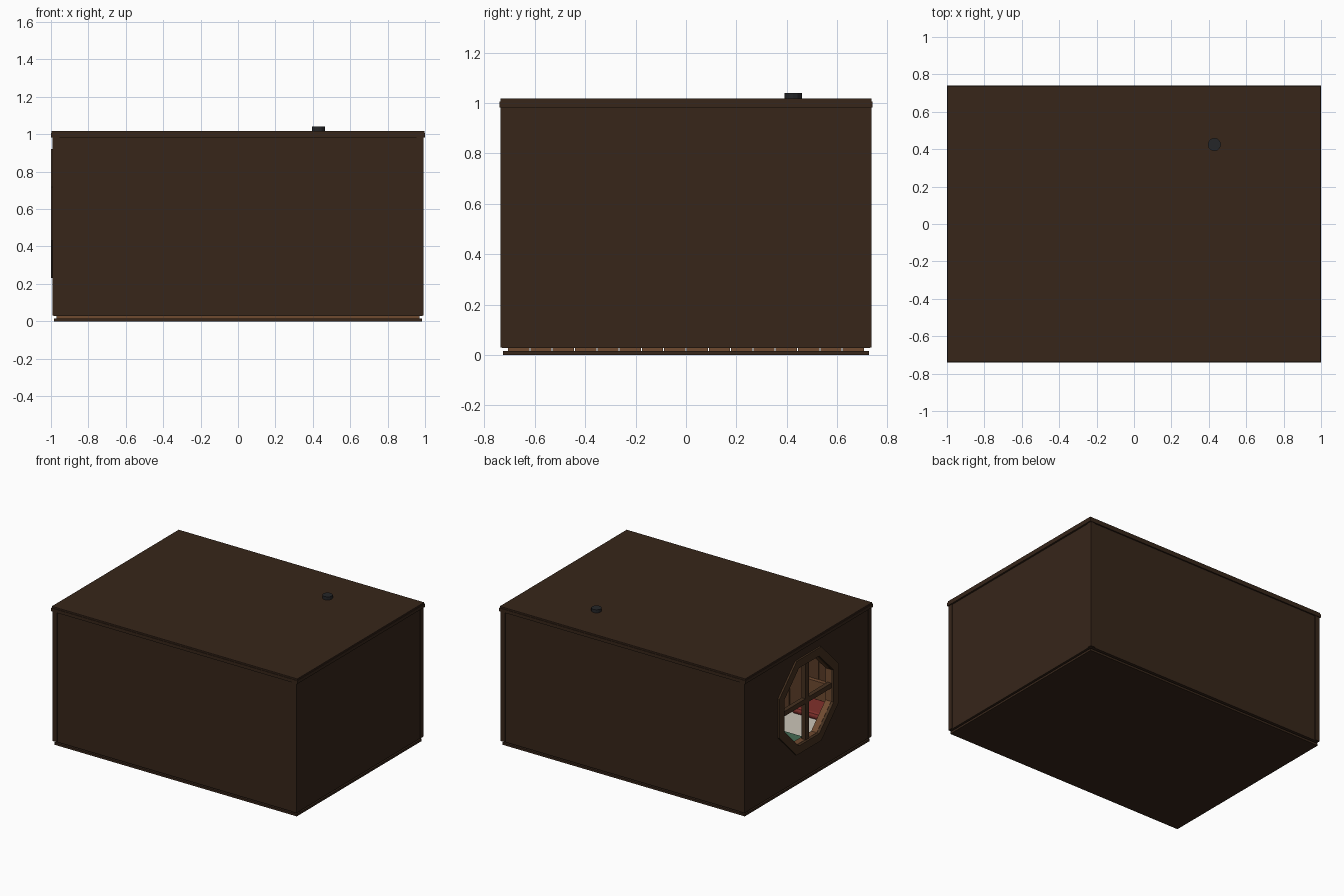
import bpy, bmesh
from math import pi, cos, sin
from mathutils import Matrix

if "Cube" in bpy.data.objects:
    bpy.data.objects.remove(bpy.data.objects["Cube"])


def mat(name, r, g, b):
    m = bpy.data.materials.new(name)
    m.diffuse_color = (r, g, b, 1)
    m.use_nodes = True
    m.node_tree.nodes["Principled BSDF"].inputs["Base Color"].default_value = m.diffuse_color
    return m


DARK = mat("dark_wood", 0.038, 0.019, 0.010)
FRAME = mat("frame_wood", 0.06, 0.03, 0.014)
WOOD = mat("warm_wood", 0.16, 0.07, 0.03)
PANEL = mat("panel_wood", 0.10, 0.045, 0.02)
IRON = mat("iron", 0.018, 0.019, 0.021)
GREEN = mat("green_cloth", 0.06, 0.15, 0.09)
WHITE = mat("linen", 0.6, 0.56, 0.48)
RED = mat("red_cloth", 0.22, 0.03, 0.025)


def finish(name, bm, m):
    bmesh.ops.recalc_face_normals(bm, faces=bm.faces)
    me = bpy.data.meshes.new(name)
    bm.to_mesh(me)
    bm.free()
    me.materials.append(m)
    o = bpy.data.objects.new(name, me)
    bpy.context.collection.objects.link(o)
    return o


def box(name, x, y, z, m, bevel=0):
    """Box from (min, max) ranges."""
    bm = bmesh.new()
    c = [(a + b) / 2 for a, b in (x, y, z)]
    s = [b - a for a, b in (x, y, z)]
    bmesh.ops.create_cube(bm, size=1, matrix=Matrix.Translation(c) @ Matrix.Diagonal((*s, 1)))
    o = finish(name, bm, m)
    if bevel:
        b = o.modifiers.new("bevel", 'BEVEL')
        b.width, b.segments = bevel, 2
    return o


def cyl(name, x, y, z0, z1, r, m, n=12):
    bm = bmesh.new()
    bmesh.ops.create_cone(bm, cap_ends=True, segments=n, radius1=r, radius2=r, depth=z1 - z0,
                          matrix=Matrix.Translation((x, y, (z0 + z1) / 2)))
    return finish(name, bm, m)


def octagon(flat, x):
    r = flat / cos(pi / 8)
    return [(x, r * cos(pi / 8 + i * pi / 4), 0.575 + r * sin(pi / 8 + i * pi / 4)) for i in range(8)]


# floor slab and planks
box("floor_slab", (-0.985, 0.985), (-0.725, 0.725), (0, 0.016), DARK)
for i in range(16):
    y = -0.708 + i * 0.0885
    box("floor_plank", (-0.97, 0.97), (y + 0.002, y + 0.0865), (0.014, 0.03), WOOD)

# walls
for s in (-1, 1):
    box("long_wall", (-0.985, 0.985), sorted((s * 0.705, s * 0.73)), (0.028, 1.0), DARK)
    for t in (-1, 1):
        box("corner_post", sorted((s * 0.955, s * 0.992)), sorted((t * 0.70, t * 0.736)), (0.03, 1.0), DARK)
box("right_wall", (0.96, 0.987), (-0.73, 0.73), (0.028, 1.0), DARK)
left_wall = box("left_wall", (-0.987, -0.96), (-0.73, 0.73), (0.028, 1.0), DARK)

# octagonal window opening
bm = bmesh.new()
a, b = [[bm.verts.new(p) for p in octagon(0.31, x)] for x in (-1.1, -0.9)]
bm.faces.new(a)
bm.faces.new(b)
for i in range(8):
    j = (i + 1) % 8
    bm.faces.new((a[i], a[j], b[j], b[i]))
cutter = finish("window_cutter", bm, DARK)
cutter.hide_render = True
cutter.hide_viewport = True
cut = left_wall.modifiers.new("window", 'BOOLEAN')
cut.object, cut.operation, cut.solver = cutter, 'DIFFERENCE', 'EXACT'


# octagonal frame rings, outside and inside
def ring(name, outer, inner, x0, x1, m):
    bm = bmesh.new()
    loops = [[bm.verts.new(p) for p in octagon(f, x)]
             for f, x in ((outer, x0), (outer, x1), (inner, x1), (inner, x0))]
    for k in range(4):
        p, q = loops[k], loops[(k + 1) % 4]
        for i in range(8):
            j = (i + 1) % 8
            bm.faces.new((p[i], p[j], q[j], q[i]))
    return finish(name, bm, m)


ring("window_frame", 0.345, 0.285, -1.0, -0.975, FRAME)
ring("window_lining", 0.312, 0.283, -0.98, -0.935, WOOD)
box("window_mullion", (-0.985, -0.95), (-0.018, 0.018), (0.285, 0.865), FRAME)
box("window_transom", (-0.983, -0.952), (-0.29, 0.29), (0.557, 0.593), FRAME)

# roof and eave trim
box("roof_slab", (-0.997, 0.997), (-0.736, 0.736), (0.998, 1.017), DARK)
for s in (-1, 1):
    box("eave_trim_long", (-0.997, 0.997), sorted((s * 0.715, s * 0.74)), (0.982, 1.006), DARK)
    box("eave_trim_short", sorted((s * 0.97, s * 1.0)), (-0.74, 0.74), (0.982, 1.006), DARK)

# wall panelling and ceiling beams
for s in (-1, 1):
    for i in range(16):
        x = -0.95 + i * 0.11875
        box("wall_panel", (x + 0.002, x + 0.1165), sorted((s * 0.692, s * 0.707)), (0.03, 0.99), PANEL)
for i in range(12):
    y = -0.69 + i * 0.115
    box("end_panel", (0.947, 0.962), (y + 0.002, y + 0.113), (0.03, 0.99), PANEL)
for i in range(5):
    x = -0.76 + i * 0.38
    box("ceiling_beam", (x - 0.025, x + 0.025), (-0.69, 0.69), (0.94, 0.998), FRAME)

# bunk below the window
box("bed_base", (-0.93, -0.50), (-0.67, 0.36), (0.06, 0.15), WOOD)
box("bed_headboard", (-0.94, -0.49), (-0.69, -0.66), (0.03, 0.36), WOOD)
box("bed_footboard", (-0.94, -0.49), (0.35, 0.38), (0.03, 0.26), WOOD)
box("mattress", (-0.92, -0.51), (-0.65, 0.34), (0.15, 0.205), WHITE, 0.012)
box("blanket", (-0.93, -0.495), (-0.15, 0.345), (0.14, 0.22), GREEN, 0.012)
box("pillow", (-0.88, -0.56), (-0.63, -0.42), (0.205, 0.255), RED, 0.02)

# stove and its pipe through the roof
box("stove_hearth", (0.24, 0.62), (0.24, 0.62), (0.03, 0.045), IRON)
for x in (0.32, 0.54):
    for y in (0.32, 0.54):
        cyl("stove_leg", x, y, 0.045, 0.09, 0.014, IRON, 8)
box("stove_body", (0.30, 0.56), (0.31, 0.55), (0.09, 0.32), IRON, 0.01)
box("stove_top", (0.285, 0.575), (0.295, 0.565), (0.32, 0.338), IRON)
box("stove_door", (0.36, 0.50), (0.298, 0.312), (0.14, 0.26), IRON)
cyl("stove_pipe", 0.43, 0.425, 0.33, 1.02, 0.028, IRON)
cyl("chimney_cap", 0.43, 0.425, 1.012, 1.04, 0.035, IRON)

# table with stools
box("table_top", (0.25, 0.70), (-0.45, -0.15), (0.29, 0.315), WOOD)
for x in (0.28, 0.67):
    for y in (-0.42, -0.18):
        box("table_leg", (x - 0.015, x + 0.015), (y - 0.015, y + 0.015), (0.03, 0.29), WOOD)
for x in (0.12, 0.82):
    cyl("stool_seat", x, -0.3, 0.18, 0.2, 0.07, WOOD)
    cyl("stool_post", x, -0.3, 0.03, 0.18, 0.025, WOOD, 8)

# rug and wall shelf
box("rug", (-0.30, 0.20), (-0.22, 0.22), (0.03, 0.035), RED)
box("wall_shelf", (-0.45, 0.15), (-0.69, -0.58), (0.52, 0.54), WOOD)
